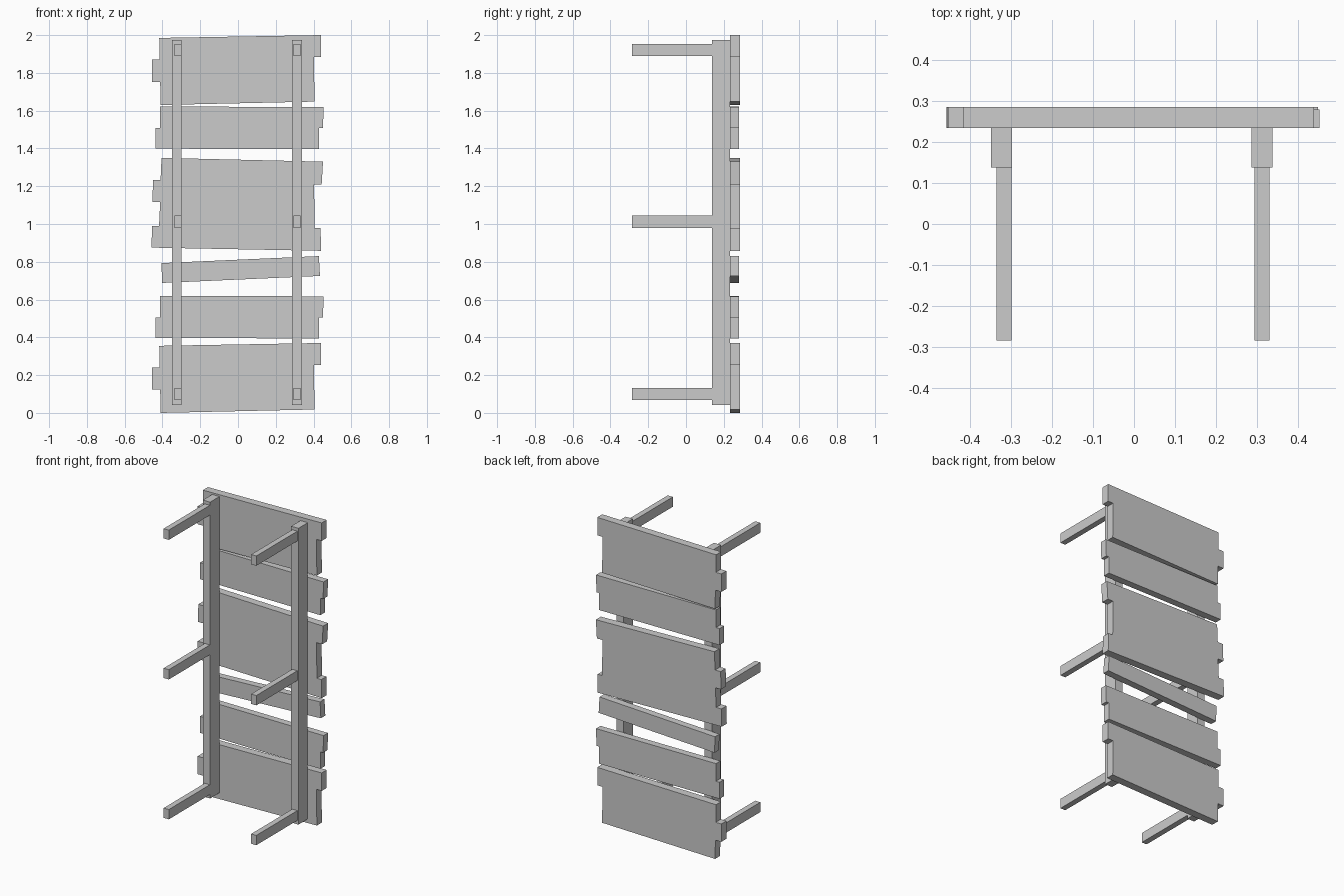
import bpy
import bmesh
from mathutils import Vector

default_cube = bpy.data.objects.get("Cube")
if default_cube:
    bpy.data.objects.remove(default_cube, do_unlink=True)

# Single plain grey
grey = bpy.data.materials.new("plain_grey")
grey.use_nodes = True
colour = (0.6, 0.6, 0.6, 1)
grey.diffuse_color = colour
grey.node_tree.nodes["Principled BSDF"].inputs["Base Color"].default_value = colour


def extrude_profile(name, outline, front, back, lift=0.0):
    """Extrude an (x, z) outline from y = front to y = back."""
    bm = bmesh.new()
    face = bm.faces.new([bm.verts.new((x, front, z + lift)) for x, z in outline])
    result = bmesh.ops.extrude_face_region(bm, geom=[face])
    moved = [item for item in result["geom"] if isinstance(item, bmesh.types.BMVert)]
    bmesh.ops.translate(bm, verts=moved, vec=Vector((0, back - front, 0)))
    bmesh.ops.recalc_face_normals(bm, faces=bm.faces)
    mesh = bpy.data.meshes.new(name)
    bm.to_mesh(mesh)
    bm.free()
    mesh.materials.append(grey)
    obj = bpy.data.objects.new(name, mesh)
    bpy.context.collection.objects.link(obj)
    return obj


def box(name, centre_x, width, bottom, top, front, back):
    left, right = centre_x - width / 2, centre_x + width / 2
    outline = [(left, bottom), (right, bottom), (right, top), (left, top)]
    return extrude_profile(name, outline, front, back)


# Plank outlines, counterclockwise from the lower left corner
wide_plank = [
    (-.41, 0), (.405, .018), (.402, .253), (.44, .253), (.44, .37),
    (-.417, .355), (-.415, .24), (-.455, .24), (-.455, .123), (-.412, .123),
]
narrow_plank = [
    (-.438, .397), (.43, .394), (.43, .505), (.45, .505), (.453, .617),
    (-.412, .62), (-.412, .505), (-.438, .505),
]
tilted_slat = [(-.402, .688), (.434, .725), (.428, .83), (-.405, .793)]
middle_plank = [
    (-.458, .875), (.44, .858), (.437, .978), (.405, .978), (.403, 1.21),
    (.443, 1.21), (.45, 1.33), (-.405, 1.35), (-.41, 1.232), (-.45, 1.232),
    (-.453, 1.117), (-.412, 1.117), (-.418, .99), (-.455, .99),
]

# Planks, two of them repeated higher up
plank_front, thick_back, thin_back = .234, .286, .28
extrude_profile("bottom_plank", wide_plank, plank_front, thick_back)
extrude_profile("top_plank", wide_plank, plank_front, thick_back, lift=1.63)
extrude_profile("lower_narrow_plank", narrow_plank, plank_front, thin_back)
extrude_profile("upper_narrow_plank", narrow_plank, plank_front, thin_back, lift=1.002)
extrude_profile("tilted_slat", tilted_slat, plank_front, thin_back)
extrude_profile("middle_plank", middle_plank, plank_front, thick_back)

# Two upright rails, each with three pegs reaching forward
rail_front = .138
for side, rail_x, peg_x in (("right", -.324, -.318), ("left", .313, .313)):
    box(side + "_rail", rail_x, .052, .043, 1.975, rail_front, plank_front)
    for level, height in (("lower", .1), ("middle", 1.012), ("upper", 1.922)):
        box(f"{side}_{level}_peg", peg_x, .037, height - .032, height + .032,
            -.285, rail_front)
